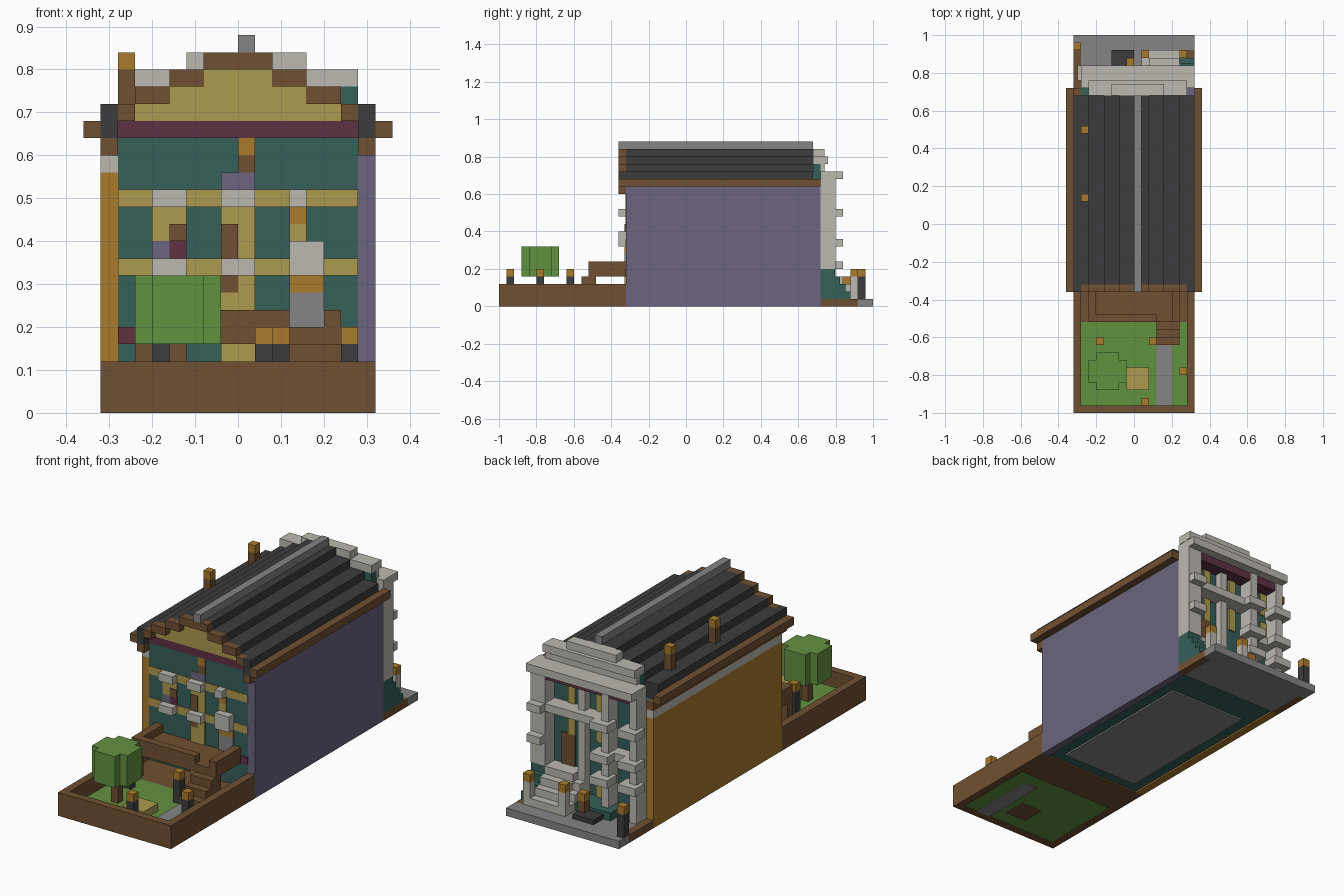
import bpy
from mathutils import Vector

if "Cube" in bpy.data.objects:
    bpy.data.objects.remove(bpy.data.objects["Cube"])

U = 0.04  # one building block


def material(name, *rgb):
    lin = [(c / 255 / 12.92) if c < 11 else ((c / 255 + 0.055) / 1.055) ** 2.4 for c in rgb]
    mat = bpy.data.materials.new(name)
    mat.use_nodes = True
    mat.diffuse_color = (*lin, 1)
    shader = mat.node_tree.nodes["Principled BSDF"]
    shader.inputs["Base Color"].default_value = (*lin, 1)
    shader.inputs["Roughness"].default_value = 0.9
    return mat


brown = material("timber brown", 112, 80, 50)
ochre = material("ochre", 170, 123, 44)
teal = material("teal", 53, 96, 90)
yellow = material("straw yellow", 173, 154, 78)
purple = material("dusty purple", 108, 100, 126)
slate = material("dark slate", 60, 60, 61)
grey = material("paving grey", 133, 133, 133)
stone = material("pale stone", 188, 184, 176)
green = material("leaf green", 97, 146, 64)
maroon = material("maroon", 94, 49, 68)


def box(name, mat, x, y, z):
    """Block spanning the x, y and z ranges, given in block units."""
    lo, hi = Vector((x[0], y[0], z[0])) * U, Vector((x[1], y[1], z[1])) * U
    verts = [(a, b, c) for a in (lo.x, hi.x) for b in (lo.y, hi.y) for c in (lo.z, hi.z)]
    faces = [(0, 1, 3, 2), (4, 6, 7, 5), (0, 4, 5, 1), (2, 3, 7, 6), (0, 2, 6, 4), (1, 5, 7, 3)]
    mesh = bpy.data.meshes.new(name)
    mesh.from_pydata(verts, [], faces)
    mesh.materials.append(mat)
    obj = bpy.data.objects.new(name, mesh)
    bpy.context.collection.objects.link(obj)
    return obj


def pair(name, mat, x, y, z):
    """Mirrored blocks on both sides."""
    box(name + "_left", mat, x, y, z)
    box(name + "_right", mat, (-x[1], -x[0]), y, z)


def front_panel(name, mat, x, z, depth=0.1):
    box(name, mat, x, (-8 - depth, -8), z)


def back_panel(name, mat, x, z):
    box(name, mat, x, (18, 18.2), z)


def lamp(name, x, y, base=slate):
    box(name + "_post", base, (x, x + 1), (y, y + 1), (1, 4))
    box(name + "_light", ochre, (x, x + 1), (y, y + 1), (4, 5))


# Front garden
pair("garden_wall", brown, (7, 8), (-25, -8), (0, 3))
box("garden_front_wall", brown, (-7, 7), (-25, -24), (0, 3))
box("lawn", green, (-7, 7), (-24, -13), (0.1, 1))
box("porch_ground", brown, (-7, 7), (-13, -8), (0, 1))
box("garden_path", grey, (3, 5), (-24, -15), (0, 1.1))
box("straw_bed", yellow, (-1, 2), (-22, -19), (1, 2))
box("straw_bed_footing", brown, (-1, 2), (-22, -19), (0, 0.9))
for i, (x, y) in enumerate([(-5, -16), (2, -16), (6, -20), (1, -24)]):
    lamp(f"garden_lamp_{i}", x, y)

# Tree
box("tree_trunk", brown, (-4, -3), (-20, -19), (1, 4))
box("tree_canopy_wide", green, (-6, -1), (-21, -18), (4, 8))
box("tree_canopy_deep", green, (-5, -2), (-22, -17), (4, 8))

# Porch with railing and steps
box("porch_deck", brown, (-6, 6), (-13, -8), (4, 5))
box("porch_front_rail", brown, (-6, 3), (-13, -12), (5, 6))
pair("porch_side_rail", brown, (5, 6), (-13, -8), (5, 6))
pair("porch_post", brown, (5, 6), (-13, -12), (1, 4))
for i in range(3):
    box(f"porch_step_{i}", brown, (3, 6), (-16 + i, -13), (1 + i, 2 + i))

# House body and side walls
box("house_core", teal, (-7, 7), (-8, 18), (0.2, 16))
box("house_underside", grey, (-5.5, 5.5), (-6.5, 14), (0, 0.2))
box("right_wall_at_left_side", purple, (7, 8), (-8, 18), (0, 16))
box("ochre_wall", ochre, (-8, -7), (-8, 18), (0, 14))
box("ochre_wall_frieze", stone, (-8, -7), (-8, 18), (14, 15))
box("ochre_wall_plate", brown, (-8, -7), (-8, 18), (15, 16))

# Stepped roof, eaves and gable
pair("eave", brown, (8, 9), (-9, 18), (16, 17))
pair("eave_bracket", brown, (7, 8), (-9, -8), (15, 16))
pair("eave_end", slate, (7, 8), (-9, -8), (16, 18))
box("roof_base", slate, (-8, 8), (-8, 17), (16, 17))
pair("barge_foot", brown, (6, 7), (-9, -8), (17, 18))
for i in range(4):
    half, z = 8 - 2 * i, 17 + i
    box(f"roof_tier_{i}", slate, (-half, half), (-8, 17), (z, z + 1))
    if i:
        pair(f"barge_board_{i}", brown, (half - 2, half), (-9, -8), (z, z + 1))
    if half > 2:
        front_panel(f"gable_{i}", yellow, (2 - half, half - 2), (z, z + 1))
box("roof_ridge", grey, (0, 1), (-9, 17), (21, 22))
for i, y in enumerate((3, 12)):
    box(f"chimney_{i}", brown, (-7, -6), (y, y + 1), (18, 20))
    box(f"chimney_top_{i}", ochre, (-7, -6), (y, y + 1), (20, 21))

# Front bands, sills and window panels
front_panel("front_cornice", maroon, (-7, 7), (16, 17))
front_panel("front_skirting", maroon, (-7, 7), (4, 5))
for z in (8, 12):
    front_panel(f"front_band_{z}", yellow, (-7, 7), (z, z + 1))
    for x in (-5, -1):
        box(f"front_sill_{x}_{z}", stone, (x, x + 2), (-9, -8), (z, z + 1))
box("front_sill_high", stone, (3, 4), (-9, -8), (12, 13))
box("front_sill_low", stone, (3, 5), (-9, -8), (8, 10))
front_panel("window_centre", yellow, (-1, 1), (9, 12))
front_panel("window_centre_shutter", brown, (-1, 0), (9, 11), 0.2)
front_panel("window_side", yellow, (-5, -3), (10, 12))
front_panel("window_side_shutter", brown, (-4, -3), (10, 11), 0.2)
front_panel("window_side_pane", purple, (-5, -4), (9, 10))
front_panel("window_side_cloth", maroon, (-4, -3), (9, 10))
front_panel("window_far", yellow, (3, 4), (10, 11))
front_panel("window_far_lamp", ochre, (3, 4), (11, 12))
front_panel("attic_pane", purple, (-1, 1), (13, 14))
front_panel("attic_beam", brown, (0, 1), (14, 15))
front_panel("attic_lamp", ochre, (0, 1), (15, 16))
front_panel("door", yellow, (-1, 1), (1, 8), 0.2)
front_panel("door_top", brown, (-1, 0), (7, 8), 0.24)
front_panel("porch_window", grey, (3, 5), (5, 7), 0.2)
front_panel("porch_window_top", ochre, (3, 5), (7, 8), 0.2)

# Back yard
box("yard_slab", grey, (-7, 7), (18, 25), (0, 1))
pair("yard_kerb", brown, (7, 8), (18, 23), (0, 1))
pair("yard_corner", grey, (7, 8), (23, 25), (0, 1))
lamp("yard_lamp", -8, 23)
box("planter", slate, (-3, 0), (21, 23), (1, 1.6))
box("planter_bush", teal, (-4, 1), (18, 21), (1, 2))
box("planter_pot", brown, (-1, 0), (21, 22), (1, 3))
box("planter_flower", ochre, (-1, 0), (21, 22), (3, 4))

# Back stairs with newel lamps
for i in range(4):
    box(f"back_step_{i}", stone, (2, 6), (18, 23 - i), (1 + i, 2 + i))
    box(f"back_stair_cheek_{i}", stone, (1, 2), (18, 22 - i), (1 + i, 2 + i))
    box(f"back_stair_side_{i}", teal, (6, 8), (18, 22 - i * 0.7), (1 + i, 2 + i))
for x in (1, 6):
    box(f"newel_{x}", stone, (x, x + 1), (22, 23), (1, 4))
    box(f"newel_light_{x}", ochre, (x, x + 1), (22, 23), (4, 5))

# Back facade: windows, pilasters, balconies and cornice
for i, z in enumerate((2, 9, 13)):
    back_panel(f"bay_window_{i}", yellow, (-6, -5), (z, z + 3))
    back_panel(f"inner_window_{i}", yellow, (-1, 0), (z, z + 3))
    if i:
        back_panel(f"hall_window_{i}", yellow, (3, 4), (z, z + 3))
back_panel("back_door", brown, (3, 5), (5, 9))
box("corner_pilaster", stone, (6, 8), (18, 20), (5, 17))
for x in (-7, -3):
    box(f"bay_pilaster_{x}", stone, (x, x + 1), (18, 20), (1, 17))
    for z in (5, 8, 12):
        box(f"bay_balcony_{x}_{z}", stone, (x - 0.5, x + 2), (19, 21), (z, z + 1))
box("slim_pilaster", stone, (1, 2), (18, 19), (5, 17))
for z in (8, 12):
    box(f"corner_capital_{z}", stone, (6, 7.9), (19, 21), (z, z + 1))
box("back_lintel", stone, (-2, 6), (18, 20), (12, 13))
box("bay_sill", stone, (-6, -3), (18, 19.5), (8, 9))
box("back_awning", maroon, (-6, 7), (18, 19.8), (16, 17))
box("back_frieze", teal, (-6, 7), (17, 18), (16, 19))
box("back_cornice", stone, (-7, 8), (18, 21), (17, 18))
box("back_parapet_base", stone, (-6, 7), (18, 18.5), (18, 19))
box("back_parapet", stone, (-6, 7), (17, 19), (19, 20))
box("back_parapet_crown", stone, (-3, 4), (17, 18.5), (20, 21))
